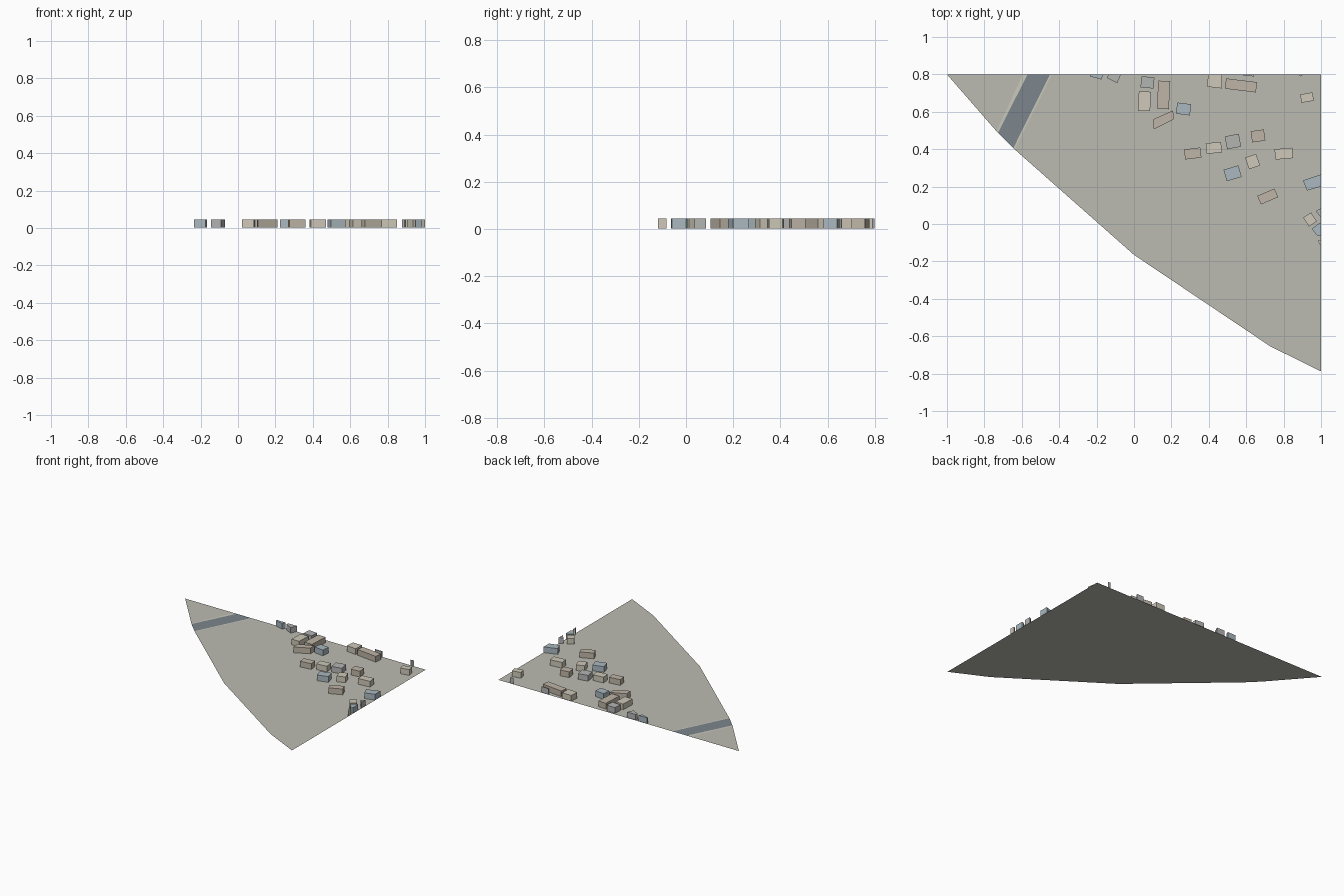
import bpy, bmesh, math
from mathutils import Matrix, Vector

HEIGHT = 0.044


def material(name, rgb):
    m = bpy.data.materials.new(name)
    m.diffuse_color = (*rgb, 1)
    return m


GROUND = material("ground_grey", (0.50, 0.50, 0.45))
WATER = material("band_slate", (0.20, 0.24, 0.27))
BANK = material("bank_pale", (0.58, 0.58, 0.50))
WALLS = {
    "b": material("wall_blue", (0.40, 0.48, 0.52)),
    "t": material("wall_tan", (0.52, 0.46, 0.38)),
    "c": material("wall_cream", (0.62, 0.58, 0.48)),
    "g": material("wall_grey", (0.45, 0.46, 0.45)),
}


def slab(name, points, z, mat, height=0.0):
    """Flat polygon, or a closed prism when a height is given."""
    bm = bmesh.new()
    face = bm.faces.new([bm.verts.new((x, y, z)) for x, y in points])
    face.normal_update()
    if face.normal.z < 0:
        face.normal_flip()
    if height:
        ring = bmesh.ops.extrude_face_region(bm, geom=[face], use_keep_orig=True)
        top = [v for v in ring["geom"] if isinstance(v, bmesh.types.BMVert)]
        bmesh.ops.translate(bm, verts=top, vec=(0, 0, height))
        bmesh.ops.recalc_face_normals(bm, faces=bm.faces)
    mesh = bpy.data.meshes.new(name)
    bm.to_mesh(mesh)
    bm.free()
    mesh.materials.append(mat)
    ob = bpy.data.objects.new(name, mesh)
    bpy.context.collection.objects.link(ob)
    return ob


# Ground tile
slab("ground", [(-1, 0.8), (-0.73, 0.49), (-0.645, 0.405), (0, -0.165),
                (0.73, -0.655), (1, -0.788), (1, 0.8)], 0, GROUND)

# Diagonal band with a pale bank on each side
slab("road_band", [(-0.57, 0.798), (-0.45, 0.798), (-0.645, 0.406), (-0.727, 0.488)], 0.001, WATER)
slab("left_bank", [(-0.595, 0.798), (-0.57, 0.798), (-0.727, 0.488), (-0.735, 0.497)], 0.001, BANK)
slab("right_bank", [(-0.45, 0.798), (-0.44, 0.798), (-0.637, 0.40), (-0.645, 0.406)], 0.001, BANK)

# Whole buildings: centre x, centre y, width, depth, turn, wall colour
houses = [
    (0.072, 0.757, 0.070, 0.060, -4, "g"),
    (0.056, 0.656, 0.064, 0.104, -2, "c"),
    (0.158, 0.690, 0.064, 0.150, -3, "t"),
    (0.265, 0.615, 0.075, 0.060, -7, "b"),
    (0.572, 0.741, 0.167, 0.055, -7, "t"),
    (0.925, 0.676, 0.067, 0.045, 10, "c"),
    (0.314, 0.377, 0.087, 0.054, 7, "t"),
    (0.427, 0.407, 0.082, 0.057, 6, "c"),
    (0.529, 0.441, 0.076, 0.070, 11, "g"),
    (0.663, 0.471, 0.071, 0.060, 8, "t"),
    (0.801, 0.376, 0.095, 0.056, 5, "c"),
    (0.634, 0.334, 0.062, 0.066, 19, "c"),
    (0.527, 0.271, 0.083, 0.064, 16, "b"),
    (0.715, 0.147, 0.100, 0.050, 23, "t"),
    (0.941, 0.024, 0.050, 0.057, 32, "c"),
]
for i, (cx, cy, w, d, turn, col) in enumerate(houses, 1):
    rot = Matrix.Rotation(math.radians(turn), 2)
    corners = [Vector((cx, cy)) + rot @ Vector((sx * w / 2, sy * d / 2))
               for sx, sy in ((-1, -1), (1, -1), (1, 1), (-1, 1))]
    slab(f"building_{i}", corners, 0.001, WALLS[col], HEIGHT - 0.001)

# Buildings cut off by the tile edges, and one skewed block
outlines = [
    ("b", [(-0.235, 0.798), (-0.165, 0.798), (-0.175, 0.773), (-0.235, 0.789)]),
    ("g", [(-0.138, 0.798), (-0.07, 0.798), (-0.09, 0.753), (-0.144, 0.78)]),
    ("t", [(0.101, 0.559), (0.209, 0.607), (0.212, 0.559), (0.106, 0.506)]),
    ("c", [(0.396, 0.798), (0.471, 0.798), (0.470, 0.725), (0.391, 0.734)]),
    ("g", [(0.583, 0.798), (0.642, 0.798), (0.641, 0.789), (0.583, 0.794)]),
    ("g", [(0.877, 0.798), (0.903, 0.798), (0.893, 0.789)]),
    ("b", [(0.903, 0.233), (0.999, 0.265), (0.999, 0.20), (0.925, 0.179)]),
    ("g", [(0.972, 0.068), (0.999, 0.085), (0.999, 0.035)]),
    ("b", [(0.950, -0.026), (0.993, 0.006), (0.999, 0.0), (0.999, -0.06), (0.981, -0.064)]),
    ("c", [(0.982, -0.09), (0.999, -0.083), (0.999, -0.118)]),
]
for i, (col, pts) in enumerate(outlines, 1):
    slab(f"edge_building_{i}", pts, 0.001, WALLS[col], HEIGHT - 0.001)
